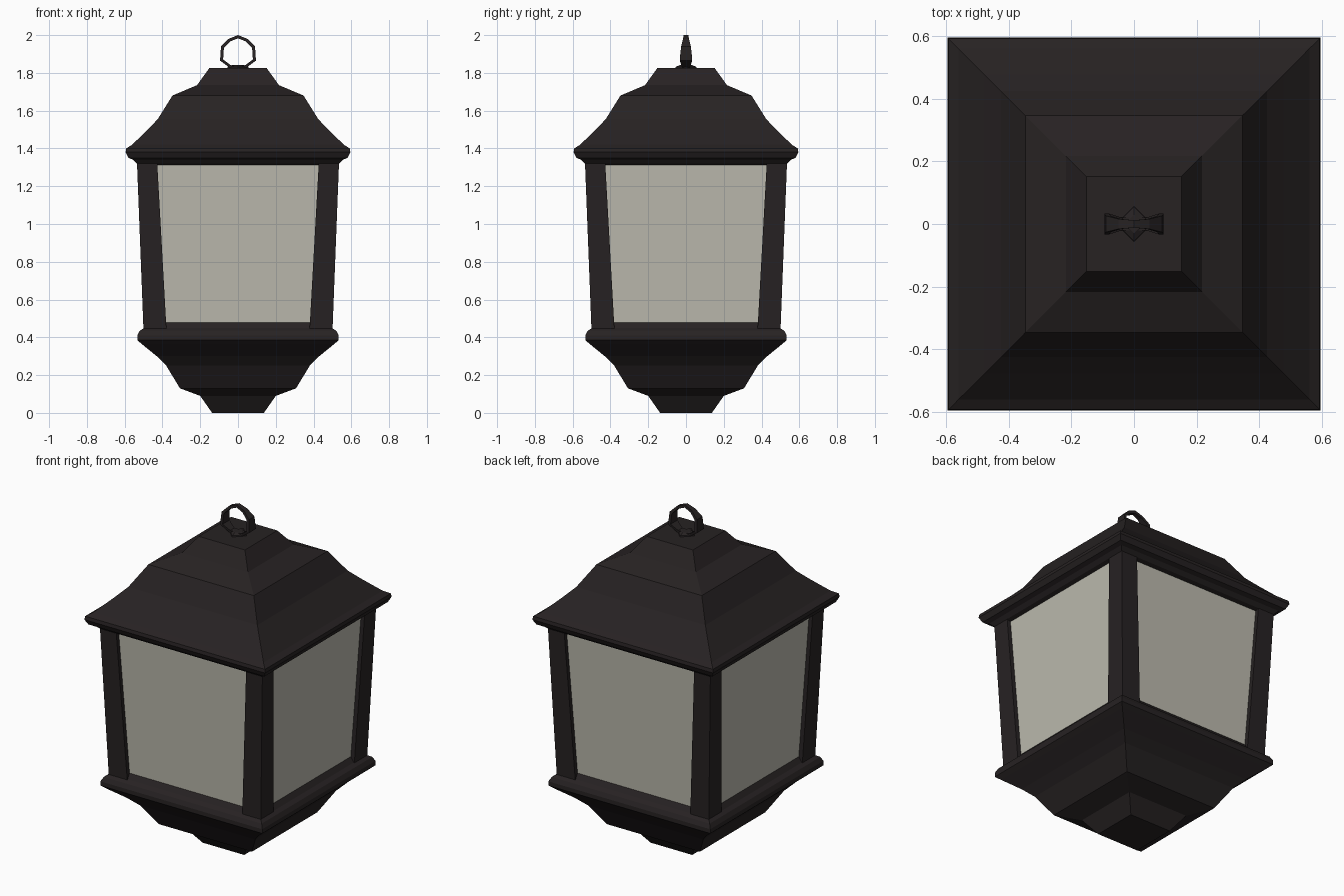
import bpy, bmesh
from math import pi, sin, cos

if "Cube" in bpy.data.objects:
    bpy.data.objects.remove(bpy.data.objects["Cube"])


def material(name, color):
    m = bpy.data.materials.new(name)
    m.diffuse_color = (*color, 1)
    m.use_nodes = True
    m.node_tree.nodes["Principled BSDF"].inputs["Base Color"].default_value = m.diffuse_color
    return m


METAL = material("dark_metal", (0.02, 0.016, 0.0165))
GLASS = material("frosted_glass", (0.5, 0.49, 0.42))


def loft(name, loops, mat, closed=False):
    """Skin a series of equal-length vertex loops; cap the ends unless closed."""
    bm = bmesh.new()
    rings = [[bm.verts.new(p) for p in loop] for loop in loops]
    n = len(rings[0])
    pairs = list(zip(rings, rings[1:]))
    if closed:
        pairs.append((rings[-1], rings[0]))
    for a, b in pairs:
        for i in range(n):
            j = (i + 1) % n
            bm.faces.new((a[i], a[j], b[j], b[i]))
    if not closed:
        bm.faces.new(rings[0][::-1])
        bm.faces.new(rings[-1])
    bmesh.ops.recalc_face_normals(bm, faces=bm.faces[:])
    me = bpy.data.meshes.new(name)
    bm.to_mesh(me)
    bm.free()
    me.materials.append(mat)
    ob = bpy.data.objects.new(name, me)
    bpy.context.collection.objects.link(ob)
    return ob


def square(h, z):
    return [(-h, -h, z), (h, -h, z), (h, h, z), (-h, h, z)]


def square_profile(name, profile, mat):
    return loft(name, [square(h, z) for h, z in profile], mat)


# stepped base with projecting ledge and sloping sill
square_profile("base", [
    (0.137, 0), (0.2, 0.09), (0.307, 0.13), (0.38, 0.25), (0.43, 0.3),
    (0.51, 0.365), (0.533, 0.385), (0.533, 0.41), (0.52, 0.435),
    (0.497, 0.45), (0.475, 0.48)], METAL)

# flared roof with rolled eave
square_profile("roof", [
    (0.49, 1.305), (0.535, 1.32), (0.555, 1.34), (0.58, 1.35), (0.595, 1.38),
    (0.592, 1.4), (0.56, 1.42), (0.478, 1.5), (0.425, 1.555), (0.347, 1.68),
    (0.217, 1.735), (0.152, 1.825)], METAL)

# tapered glass box
square_profile("glass_panes", [(0.475, 0.45), (0.512, 1.32)], GLASS)

# four leaning corner posts
for sx in (-1, 1):
    for sy in (-1, 1):
        loops = []
        for outer, inner, z in ((0.5, 0.378, 0.43), (0.535, 0.428, 1.33)):
            loops.append([(sx * inner, sy * inner, z), (sx * outer, sy * inner, z),
                          (sx * outer, sy * outer, z), (sx * inner, sy * outer, z)])
        loft("corner_post", loops, METAL)

# hanging ring: flat band, wide at the foot and narrow at the crown
half = [(0.045, 1.828, 0.02), (0.095, 1.865, 0.033), (0.09, 1.94, 0.026), (0.05, 1.98, 0.016)]
path = half + [(0, 2.0, 0.012)] + [(-x, z, w) for x, z, w in reversed(half)]
band = []
for x, z, w in path:
    ix, iz = x * 0.83, 1.9 + (z - 1.9) * 0.83
    band.append([(x, -w, z), (x, w, z), (ix, w, iz), (ix, -w, iz)])
loft("hanging_ring", band, METAL, closed=True)

# small diamond mount under the ring
loft("ring_mount", [[(r * cos(i * pi / 2), r * sin(i * pi / 2), z) for i in range(4)]
                    for r, z in ((0.06, 1.815), (0.055, 1.832), (0.03, 1.842))], METAL)
